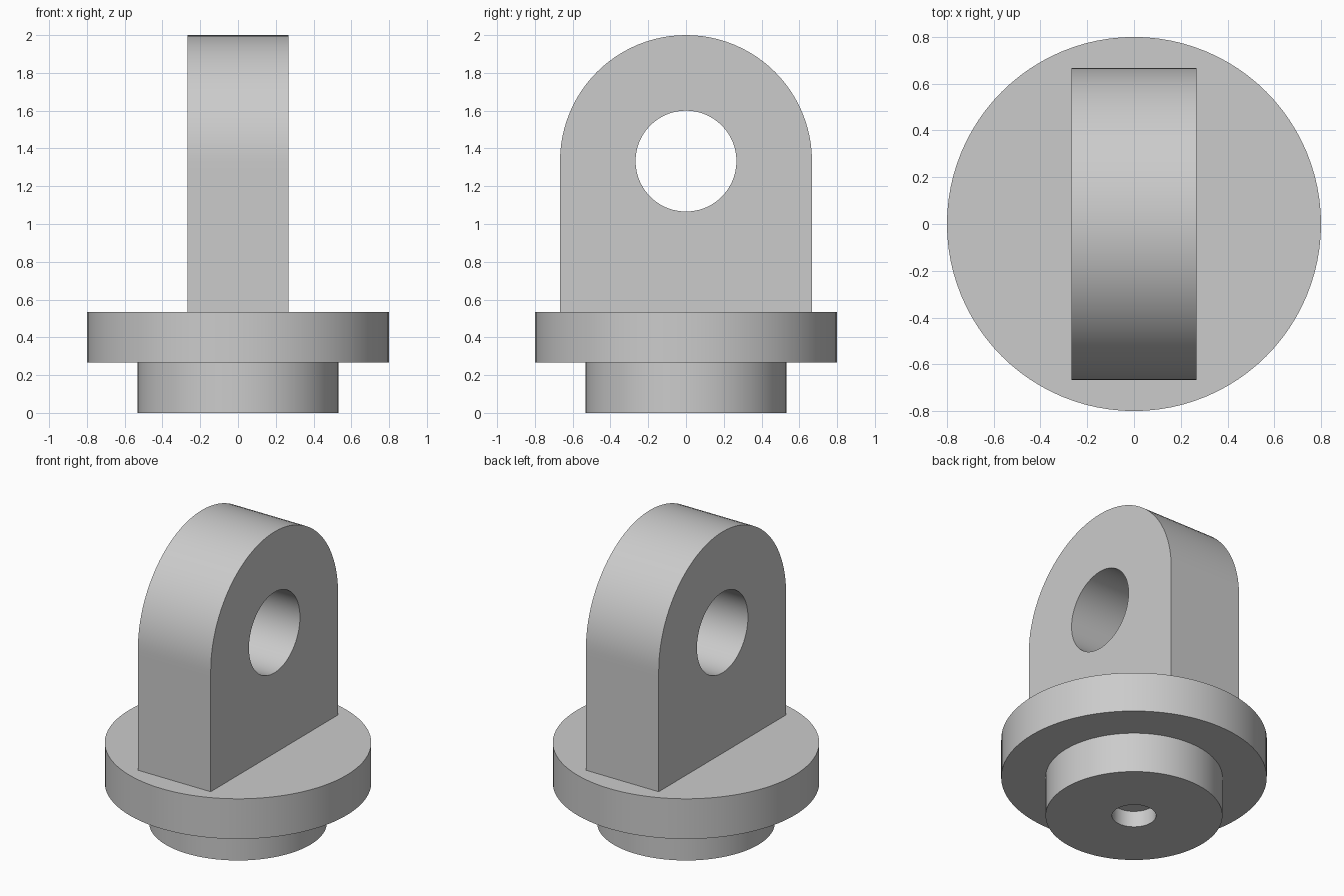
import bpy, bmesh
from math import pi, cos, sin, radians

cube = bpy.data.objects.get("Cube")
if cube:
    bpy.data.objects.remove(cube, do_unlink=True)

SEGMENTS = 96
PLATE_TOP = 0.533
EYE_Z = 1.333

steel = bpy.data.materials.new("plain grey")
steel.use_nodes = True
grey = (0.6, 0.6, 0.6, 1)
steel.diffuse_color = grey
steel.node_tree.nodes["Principled BSDF"].inputs["Base Color"].default_value = grey


def add_object(name, bm):
    bmesh.ops.recalc_face_normals(bm, faces=bm.faces)
    mesh = bpy.data.meshes.new(name)
    bm.to_mesh(mesh)
    bm.free()
    mesh.materials.append(steel)
    obj = bpy.data.objects.new(name, mesh)
    bpy.context.collection.objects.link(obj)
    bpy.ops.object.select_all(action="DESELECT")
    obj.select_set(True)
    bpy.context.view_layer.objects.active = obj
    bpy.ops.object.shade_smooth_by_angle(angle=radians(30))
    return obj


def ring(bm, radius, z, x=None):
    """Circle of vertices, flat at height z, or upright about the x axis."""
    points = []
    for i in range(SEGMENTS):
        a = 2 * pi * i / SEGMENTS
        u, v = radius * cos(a), radius * sin(a)
        points.append(bm.verts.new((u, v, z) if x is None else (x, u, z + v)))
    return points


def bridge(bm, first, second):
    for i in range(len(first)):
        j = (i + 1) % len(first)
        bm.faces.new((first[i], first[j], second[j], second[i]))


# Round flange, spigot and blind socket underneath, turned from one profile
profile = [(0.133, 0.107), (0.133, 0), (0.533, 0), (0.533, 0.267),
           (0.8, 0.267), (0.8, PLATE_TOP)]
bm = bmesh.new()
rings = [ring(bm, r, z) for r, z in profile]
for lower, upper in zip(rings, rings[1:]):
    bridge(bm, lower, upper)
bm.faces.new(rings[0])
bm.faces.new(rings[-1])
add_object("flanged_base", bm)

# Upright eye lug: arched outline around a round pin hole
HALF_WIDTH, HALF_THICK, HOLE = 0.667, 0.267, 0.267
bm = bmesh.new()
sides = []
for x in (-HALF_THICK, HALF_THICK):
    outer, inner = ring(bm, HALF_WIDTH, EYE_Z, x), ring(bm, HOLE, EYE_Z, x)
    # Drop the lower half of the outline to a straight foot
    for v in outer[SEGMENTS // 2 + 1:]:
        dy, dz = v.co.y, v.co.z - EYE_Z
        reach = min(HALF_WIDTH / max(abs(dy), 1e-6), (EYE_Z - PLATE_TOP) / -dz)
        v.co.y, v.co.z = dy * reach, EYE_Z + dz * reach
    # Square the two foot corners exactly
    for sign in (-1, 1):
        corner = min(outer, key=lambda v: (v.co.y - sign * HALF_WIDTH) ** 2
                     + (v.co.z - PLATE_TOP) ** 2)
        corner.co.y, corner.co.z = sign * HALF_WIDTH, PLATE_TOP
    bridge(bm, outer, inner)
    sides.append((outer, inner))
for left, right in zip(*sides):
    bridge(bm, left, right)
add_object("eye_lug", bm)
